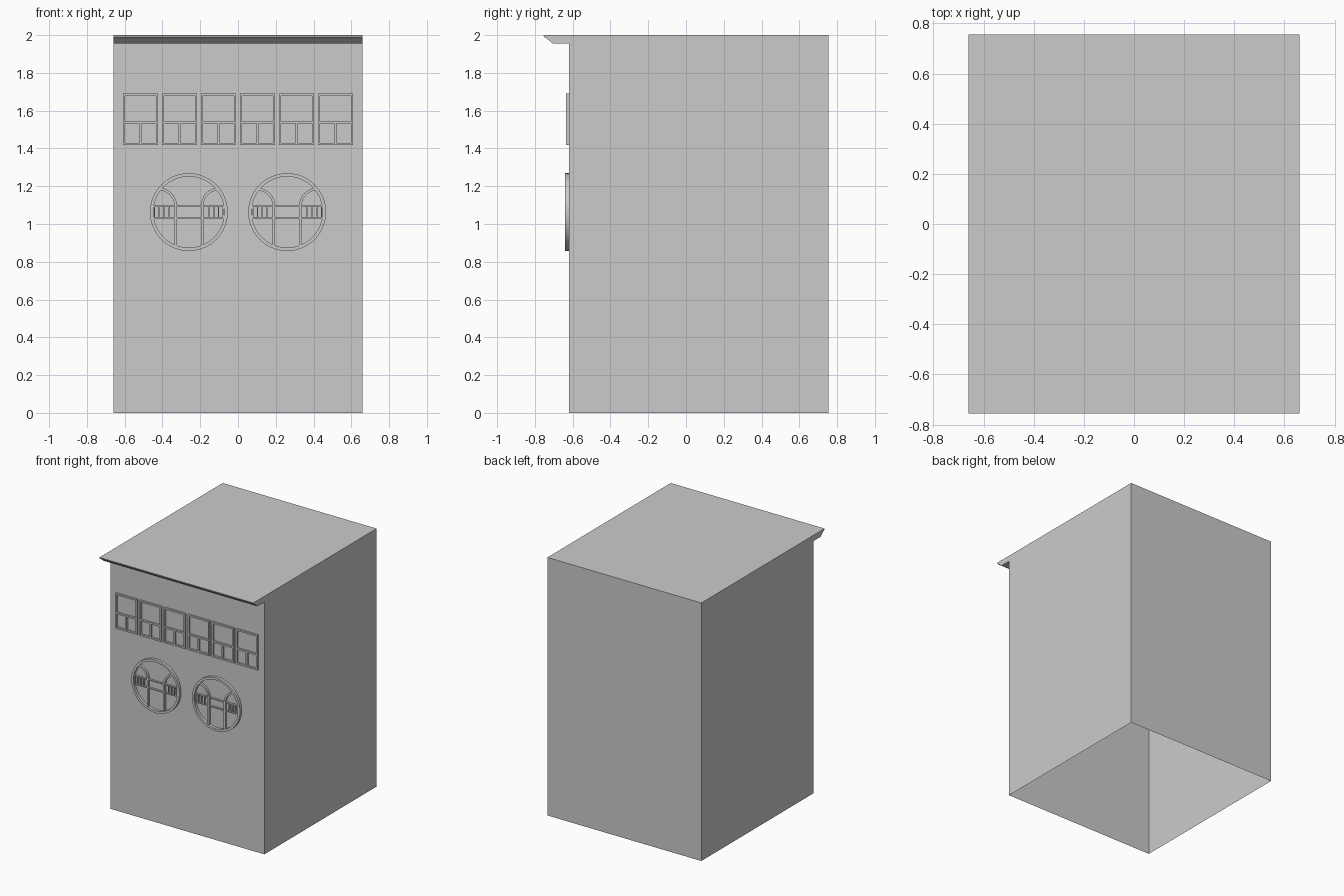
import bpy, bmesh, math

cube = bpy.data.objects.get("Cube")
if cube:
    bpy.data.objects.remove(cube, do_unlink=True)

HALF_W = 0.66
WALL = -0.62
BACK = 0.755


def finish(bm, name, smooth=False):
    bmesh.ops.recalc_face_normals(bm, faces=bm.faces)
    mesh = bpy.data.meshes.new(name)
    bm.to_mesh(mesh)
    bm.free()
    obj = bpy.data.objects.new(name, mesh)
    bpy.context.collection.objects.link(obj)
    if smooth:
        bpy.ops.object.select_all(action='DESELECT')
        obj.select_set(True)
        bpy.context.view_layer.objects.active = obj
        bpy.ops.object.shade_smooth_by_angle(angle=math.radians(30))
    return obj


def bar(bm, x0, x1, z0, z1, front):
    """Rectangular bar standing out from the front wall."""
    verts = bmesh.ops.create_cube(bm, size=1)["verts"]
    for v in verts:
        v.co.x = x0 if v.co.x < 0 else x1
        v.co.z = z0 if v.co.z < 0 else z1
        v.co.y = front if v.co.y < 0 else WALL


def arc_band(bm, cx, cz, r0, r1, a0, a1, steps, front):
    """Curved bar of rectangular section between two angles."""
    closed = abs(a1 - a0) >= 360
    rows = []
    for i in range(steps if closed else steps + 1):
        a = math.radians(a0 + (a1 - a0) * i / steps)
        rows.append([bm.verts.new((cx + r * math.cos(a), y, cz + r * math.sin(a)))
                     for r, y in ((r0, WALL), (r0, front), (r1, front), (r1, WALL))])
    pairs = list(zip(rows, rows[1:]))
    if closed:
        pairs.append((rows[-1], rows[0]))
    else:
        bm.faces.new(rows[0])
        bm.faces.new(rows[-1])
    for p, q in pairs:
        for k in range(4):
            n = (k + 1) % 4
            bm.faces.new((p[k], p[n], q[n], q[k]))


# Building shell with a moulded cornice, open underneath
bm = bmesh.new()
profile = [(WALL, 0), (WALL, 1.955), (-0.705, 1.955), (-0.738, 1.983),
           (-0.75, 1.988), (-BACK, 2), (BACK, 2), (BACK, 0)]
ends = [[bm.verts.new((x, y, z)) for y, z in profile] for x in (-HALF_W, HALF_W)]
for end in ends:
    bm.faces.new(end)
for k in range(len(profile) - 1):
    bm.faces.new((ends[0][k], ends[0][k + 1], ends[1][k + 1], ends[1][k]))
finish(bm, "building_shell")

# Row of upper windows: one large pane over two small ones
FRONT = -0.634
T = 0.012
BOTTOM, TOP, WIDTH, PITCH = 1.417, 1.69, 0.187, 0.2065
for i in range(6):
    cx = (i - 2.5) * PITCH
    left, right = cx - WIDTH / 2, cx + WIDTH / 2
    bm = bmesh.new()
    bar(bm, left, left + T, BOTTOM, TOP, FRONT)
    bar(bm, right - T, right, BOTTOM, TOP, FRONT)
    for z in (BOTTOM, 1.531, TOP - T):
        bar(bm, left + T, right - T, z, z + T, FRONT)
    bar(bm, cx - T / 2, cx + T / 2, BOTTOM + T, 1.531, FRONT)
    finish(bm, f"upper_window_{i + 1}")

# Pair of round windows
CZ, R_OUT, R_IN = 1.063, 0.206, 0.188
RAIL, POST, S = 0.032, 0.07, 0.007
for side, cx in (("right", -0.26), ("left", 0.26)):
    bm = bmesh.new()
    arc_band(bm, cx, CZ, R_IN, R_OUT, 0, 360, 64, -0.641)
    finish(bm, f"round_window_ring_{side}", smooth=True)

    bm = bmesh.new()
    reach = math.sqrt(R_IN ** 2 - RAIL ** 2) + 0.004
    for z in (-RAIL, RAIL):
        bar(bm, cx - reach, cx + reach, CZ + z - S / 2, CZ + z + S / 2, -0.635)
    for s in (-1, 1):
        # Tall post, its curved top and the small mullions beside it
        px = cx + s * POST
        bar(bm, px - S, px + S, CZ - 0.178, CZ + RAIL, -0.636)
        start, stop = (0, 88) if s < 0 else (180, 92)
        arc_band(bm, cx + s * 0.16, CZ + RAIL, 0.083, 0.097, start, stop, 16, -0.636)
        for off in (0.106, 0.132, 0.157, 0.182):
            mx = cx + s * off
            bar(bm, mx - S / 2, mx + S / 2, CZ - RAIL, CZ + RAIL, -0.634)
    finish(bm, f"round_window_tracery_{side}", smooth=True)

    # Square backing panel on the inside of the wall
    bm = bmesh.new()
    y = WALL + 0.004
    bm.faces.new([bm.verts.new((cx + a * R_OUT, y, CZ + b * R_OUT))
                  for a, b in ((-1, -1), (1, -1), (1, 1), (-1, 1))])
    finish(bm, f"round_window_backing_{side}")
